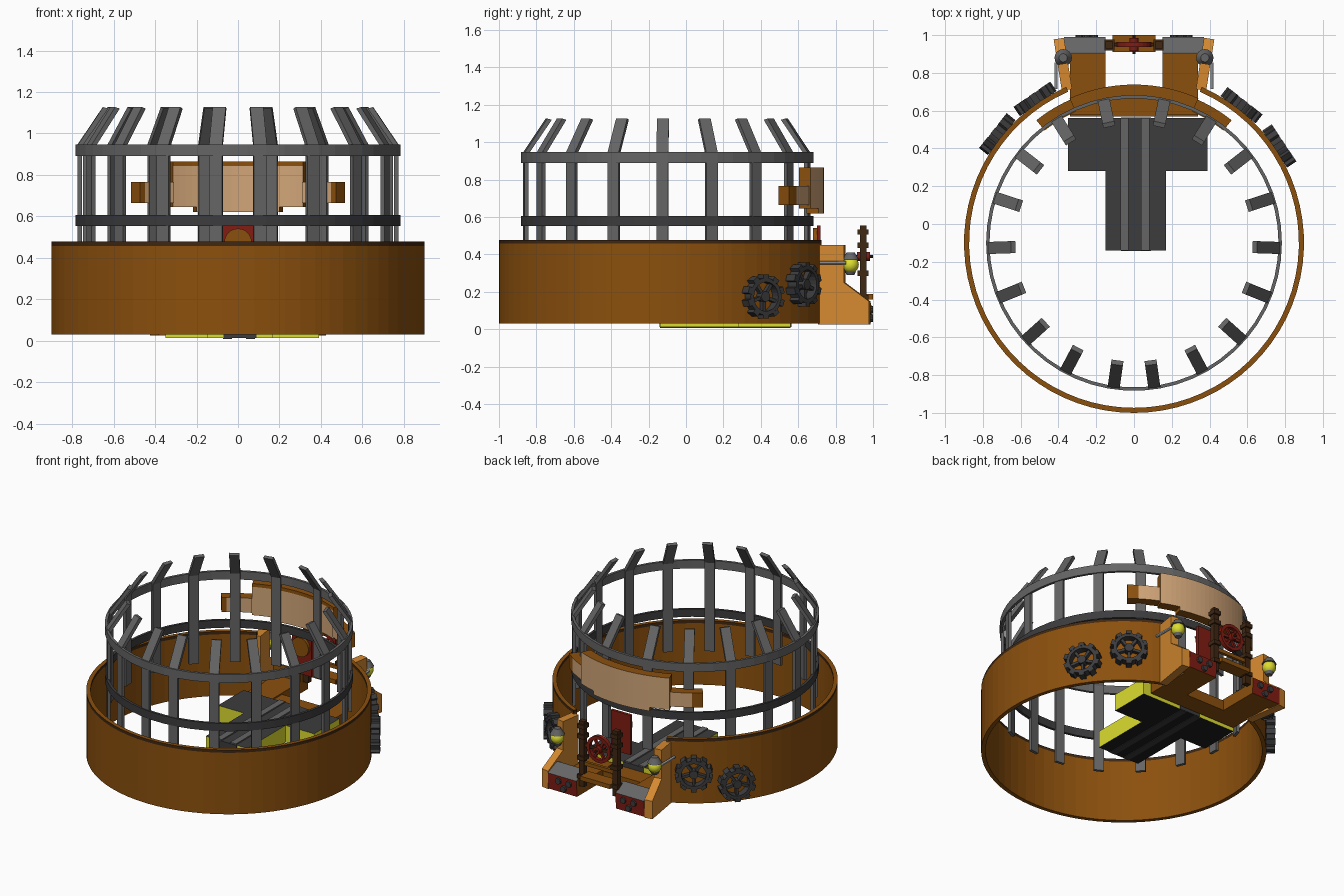
import bpy, bmesh, math
from mathutils import Matrix, Vector

if "Cube" in bpy.data.objects:
    bpy.data.objects.remove(bpy.data.objects["Cube"])

CY = -0.1  # y of the enclosure centre
R = math.radians
T = lambda x, y, z: Matrix.Translation((x, y, z))
Rot = lambda a, ax: Matrix.Rotation(R(a), 4, ax)
CENTRE = T(0, CY, 0)


def mat(name, r, g, b):
    m = bpy.data.materials.new(name)
    m.diffuse_color = (r, g, b, 1)
    m.use_nodes = True
    m.node_tree.nodes["Principled BSDF"].inputs["Base Color"].default_value = m.diffuse_color
    return m


BROWN = mat("brown", .26, .08, .004)
ORANGE = mat("orange", .66, .25, .03)
TAN = mat("tan", .64, .38, .19)
GREY = mat("mid grey", .13, .13, .133)
DARK = mat("dark grey", .045, .045, .048)
BLACK = mat("black", .013, .013, .014)
RED = mat("red", .22, .012, .006)
YELLOW = mat("yellow", .72, .72, .03)
LIGHT = mat("light grey", .45, .47, .50)
WOOD = mat("dark brown", .05, .02, .006)


def finish(bm, name, mats, rule=None, smooth=False):
    bmesh.ops.recalc_face_normals(bm, faces=bm.faces)
    bm.normal_update()
    if rule:
        for f in bm.faces:
            f.material_index = rule(f)
    me = bpy.data.meshes.new(name)
    bm.to_mesh(me)
    bm.free()
    ob = bpy.data.objects.new(name, me)
    bpy.context.collection.objects.link(ob)
    for m in mats:
        me.materials.append(m)
    if smooth:
        bpy.context.view_layer.objects.active = ob
        ob.select_set(True)
        bpy.ops.object.shade_smooth_by_angle(angle=R(40))
        ob.select_set(False)
    return ob


def add_box(bm, x0, x1, y0, y1, z0, z1, m=Matrix()):
    s = Matrix.Diagonal((x1 - x0, y1 - y0, z1 - z0, 1))
    bmesh.ops.create_cube(bm, size=1, matrix=m @ T((x0 + x1) / 2, (y0 + y1) / 2, (z0 + z1) / 2) @ s)


def add_prism(bm, pts, w, m=Matrix()):
    # profile in local x/z, extruded along local y by +-w/2
    a = [bm.verts.new(m @ Vector((u, -w / 2, v))) for u, v in pts]
    b = [bm.verts.new(m @ Vector((u, w / 2, v))) for u, v in pts]
    bm.faces.new(a)
    bm.faces.new(b)
    for i in range(len(pts)):
        j = (i + 1) % len(pts)
        bm.faces.new((a[i], a[j], b[j], b[i]))


def add_arc(bm, r0, r1, z0, z1, a0=0, a1=360, n=64, m=Matrix()):
    # curved wall with rectangular section, closed if it is a full turn
    full = abs(a1 - a0) >= 360
    rows = []
    for i in range(n if full else n + 1):
        a = R(a0 + (a1 - a0) * i / n)
        c, s = math.cos(a), math.sin(a)
        rows.append([bm.verts.new(m @ Vector((r * c, r * s, z)))
                     for r, z in ((r0, z0), (r1, z0), (r1, z1), (r0, z1))])
    for i in range(n):
        p, q = rows[i], rows[(i + 1) % len(rows)]
        for k in range(4):
            l = (k + 1) % 4
            bm.faces.new((p[k], p[l], q[l], q[k]))
    if not full:
        bm.faces.new(rows[0])
        bm.faces.new(rows[-1])


def add_cyl(bm, r0, r1, h, m, n=16):
    bmesh.ops.create_cone(bm, cap_ends=True, segments=n, radius1=r0, radius2=r1, depth=h, matrix=m)


def outward(f):
    # how far a face looks away from the enclosure's axis
    c = f.calc_center_median()
    return f.normal.dot(Vector((c.x, c.y - CY, 0)).normalized())


# outer wall, open at the back for the gateway, with a dark lip
bm = bmesh.new()
add_arc(bm, .873, .9, .03, .458, 113.5, 426.5, 64, CENTRE)
finish(bm, "outer_wall", [BROWN])
bm = bmesh.new()
add_arc(bm, .873, .9, .458, .478, 113.5, 426.5, 64, CENTRE)
finish(bm, "wall_lip", [BROWN, WOOD], lambda f: 0 if f.normal.z > .5 else 1)

# cage: bars bent inward at the top, mirrored left and right, and two hoops
bm = bmesh.new()
bar = [(.755, .32), (.775, .32), (.775, .945), (.652, 1.127), (.628, 1.12), (.755, .935)]
for i in range(9):
    for a in (102 + 20 * i, 78 - 20 * i):
        add_prism(bm, bar, .064, CENTRE @ Rot(a, 'Z'))
finish(bm, "cage_bars", [GREY])
for name, z0, z1, m in (("upper_hoop", .89, .947, GREY), ("lower_hoop", .553, .607, DARK)):
    bm = bmesh.new()
    add_arc(bm, .765, .783, z0, z1, n=54, m=CENTRE)
    finish(bm, name, [m])

# curved sign with stepped ends: tan faces, brown edges, tips and inner top border
def sign_rule(f):
    c, o = f.calc_center_median(), outward(f)
    return 0 if abs(o) > .7 and abs(c.x) < .45 and not (o < 0 and c.z > .84) else 1

bm = bmesh.new()
add_arc(bm, .77, .838, .645, .842, 66, 114, 20, CENTRE)
add_arc(bm, .77, .838, .842, .865, 66, 114, 20, CENTRE)
add_arc(bm, .77, .838, .62, .645, 75, 105, 12, CENTRE)
for a in (51.5, 114):
    add_arc(bm, .76, .83, .665, .765, a, a + 14.5, 6, CENTRE)
finish(bm, "curved_sign", [TAN, BROWN], sign_rule)

# T-shaped floor: grey top, yellow sides, black underside
bm = bmesh.new()
tee = [(-.15, -.14), (.17, -.14), (.17, .28), (.39, .28), (.39, .56), (-.35, .56), (-.35, .28), (-.15, .28)]
low = [bm.verts.new((x, y, .012)) for x, y in tee]
top = [bm.verts.new((x, y, .13)) for x, y in tee]
bm.faces.new(low)
bm.faces.new(top)
for i in range(8):
    j = (i + 1) % 8
    bm.faces.new((low[i], low[j], top[j], top[i]))
finish(bm, "track_floor", [DARK, YELLOW, BLACK],
       lambda f: 0 if f.normal.z > .5 else 2 if f.normal.z < -.5 else 1)
bm = bmesh.new()
for x in (-.05, .06):
    add_box(bm, x - .022, x + .022, -.14, .56, .13, .138)
finish(bm, "track_rails", [GREY])
bm = bmesh.new()
for x in (-.05, .06):
    add_box(bm, x - .022, x + .022, -.14, .56, .008, .012)
for y in (-.143, .56):
    add_box(bm, -.07, .09, y, y + .003, .012, .13)
finish(bm, "track_underside_strips", [DARK])

# toothed wheels on the outside of the wall
for k, (a, z) in enumerate(((52, .24), (33.7, .175), (124.5, .25), (141.5, .165))):
    m = CENTRE @ Rot(a, 'Z') @ T(.925, 0, z) @ Rot(90, 'Y')
    bm = bmesh.new()
    add_arc(bm, .078, .1, -.028, .028, n=24, m=m)
    add_cyl(bm, .028, .028, .05, m)
    for i in range(10):
        add_box(bm, .095, .118, -.018, .018, -.03, .03, m @ Rot(36 * i, 'Z'))
    for i in range(5):
        add_box(bm, .02, .08, -.009, .009, -.018, .012, m @ Rot(72 * i, 'Z'))
    finish(bm, "toothed_wheel_%d" % (k + 1), [DARK])

# gateway sides, control desks and lamps, mirrored
wing = [(0, .025), (.275, .025), (.275, .15), (.14, .25), (.14, .45), (0, .45)]
desk = [(.90, .03), (.985, .03), (.99, .14), (.91, .19), (.90, .19)]
for s, side in ((1, "right"), (-1, "left")):
    bm = bmesh.new()
    add_prism(bm, wing, .055, T(.355 * s, .71, 0) @ Rot(90 - 9 * s, 'Z'))
    finish(bm, "gate_side_" + side, [ORANGE])

    bm = bmesh.new()
    add_box(bm, *sorted((.15 * s, .34 * s)), .58, .91, .03, .11)
    finish(bm, "gate_floor_" + side, [BROWN])

    bm = bmesh.new()
    add_prism(bm, desk, .22, T(.26 * s, 0, 0) @ Rot(90, 'Z'))
    finish(bm, "control_desk_" + side, [BROWN, RED, GREY],
           lambda f: 2 if f.normal.z > .5 else 1 if f.normal.y > .5 else 0)

    bm = bmesh.new()
    for x, z in ((.21, .105), (.29, .105), (.25, .06)):
        add_cyl(bm, .024, .02, .02, T(x * s, .99, z) @ Rot(-90, 'X'), 10)
    finish(bm, "desk_knobs_" + side, [DARK])

    bm = bmesh.new()
    bmesh.ops.create_uvsphere(bm, u_segments=16, v_segments=10, radius=.044, matrix=T(.375 * s, .88, .345))
    finish(bm, "lamp_bulb_" + side, [YELLOW], smooth=True)
    bm = bmesh.new()
    add_cyl(bm, .046, .022, .04, T(.375 * s, .88, .39))
    add_cyl(bm, .02, .03, .02, T(.375 * s, .88, .3))
    finish(bm, "lamp_cap_" + side, [GREY], smooth=True)
    bm = bmesh.new()
    add_cyl(bm, .009, .009, .14, T(.412 * s, .785, .355) @ Rot(90, 'X'), 6)
    finish(bm, "lamp_rod_" + side, [LIGHT])

    # notched gate post
    bm = bmesh.new()
    add_box(bm, *sorted((.11 * s, .15 * s)), .93, .965, .1, .555)
    for z in (.17, .3, .45, .52):
        add_box(bm, *sorted((.103 * s, .157 * s)), .918, .977, z - .014, z + .014)
    finish(bm, "gate_post_" + side, [WOOD])

# gate cross beams and sill
bm = bmesh.new()
add_box(bm, -.115, .115, .91, 1.0, .16, .19)
add_box(bm, -.115, .115, .94, .96, .25, .275)
add_box(bm, -.34, .34, .57, .70, .03, .10)
finish(bm, "gate_beams", [BROWN])

# red hand wheel between the posts
m = T(0, .95, .39) @ Rot(90, 'X')
bm = bmesh.new()
add_arc(bm, .07, .092, -.014, .014, n=24, m=m)
add_cyl(bm, .024, .024, .07, m)
for i in range(3):
    add_box(bm, -.075, .075, -.008, .008, -.008, .008, m @ Rot(60 * i, 'Z'))
finish(bm, "hand_wheel", [RED])
bm = bmesh.new()
add_cyl(bm, .008, .008, .1, m, 8)
add_box(bm, -.12, .12, .942, .958, .38, .40)
finish(bm, "hand_wheel_axle", [WOOD])

# red inner door with a round brown boss
bm = bmesh.new()
add_box(bm, -.075, .075, .70, .72, .28, .555)
finish(bm, "inner_door", [RED])
bm = bmesh.new()
add_cyl(bm, .066, .066, .02, T(0, .69, .475) @ Rot(90, 'X'), 24)
finish(bm, "door_boss", [BROWN])
